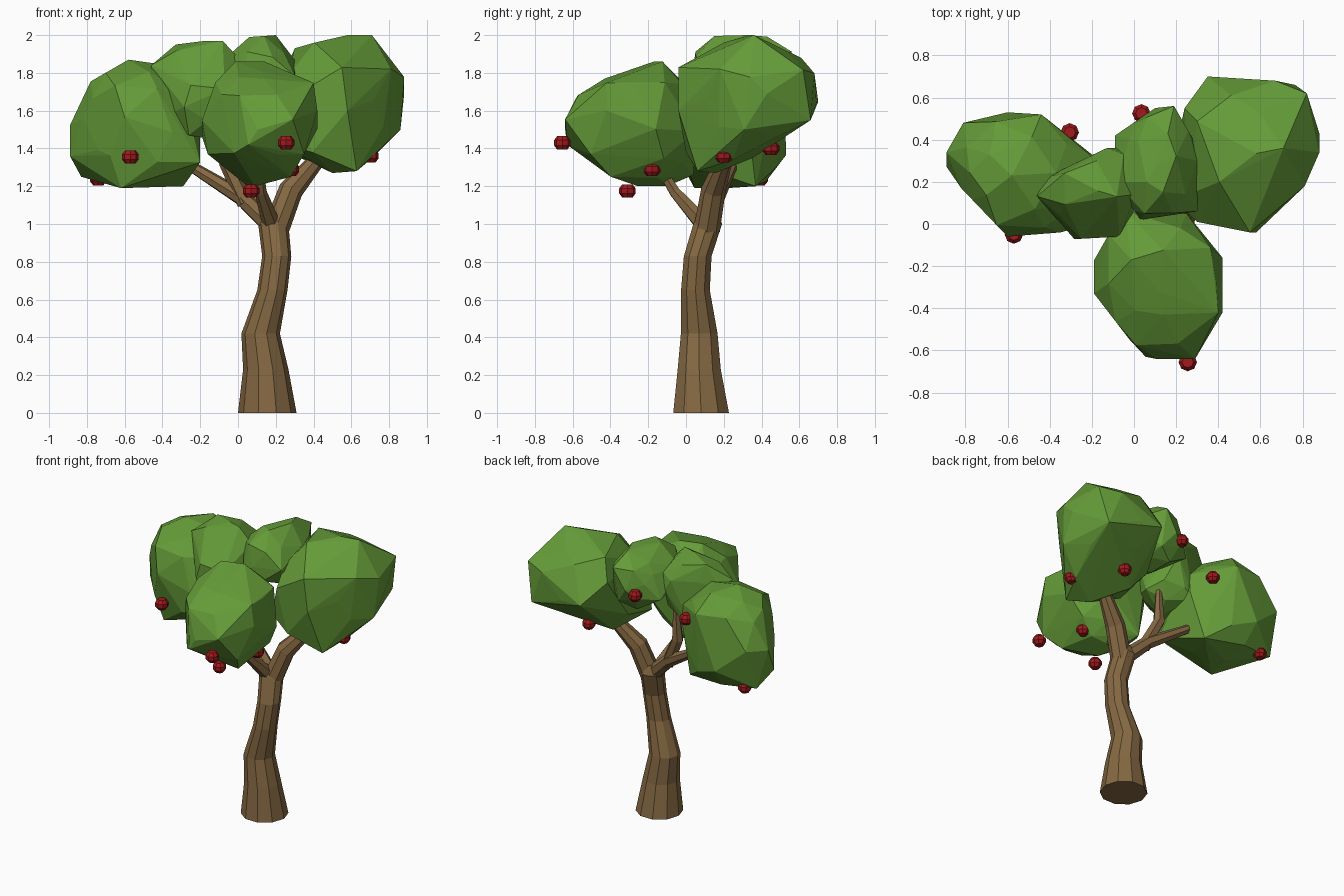
import bpy, bmesh, math, random
from mathutils import Vector

if "Cube" in bpy.data.objects:
    bpy.data.objects.remove(bpy.data.objects["Cube"])


def material(name, rgb):
    m = bpy.data.materials.new(name)
    m.diffuse_color = (*rgb, 1)
    m.use_nodes = True
    m.node_tree.nodes["Principled BSDF"].inputs["Base Color"].default_value = m.diffuse_color
    return m


BARK = material("bark", (0.235, 0.14, 0.055))
LEAF = material("leaf", (0.13, 0.33, 0.04))
FRUIT = material("fruit", (0.36, 0.01, 0.012))


def finish(bm, name, mat):
    bmesh.ops.recalc_face_normals(bm, faces=bm.faces)
    me = bpy.data.meshes.new(name)
    bm.to_mesh(me)
    bm.free()
    me.materials.append(mat)
    ob = bpy.data.objects.new(name, me)
    bpy.context.collection.objects.link(ob)
    return ob


def tube(name, path, sides, flat=False):
    """Faceted limb through (x, y, z, radius) stations."""
    bm = bmesh.new()
    pts = [Vector(p[:3]) for p in path]
    rings = []
    for i, p in enumerate(pts):
        d = pts[min(i + 1, len(pts) - 1)] - pts[max(i - 1, 0)]
        q = Vector((0, 0, 1)).rotation_difference(Vector((0, 0, 1)) if flat else d)
        ring = []
        for k in range(sides):
            a = 2 * math.pi * k / sides
            ring.append(bm.verts.new(p + q @ Vector((math.cos(a), math.sin(a), 0)) * path[i][3]))
        rings.append(ring)
    for a, b in zip(rings, rings[1:]):
        for k in range(sides):
            j = (k + 1) % sides
            bm.faces.new((a[k], a[j], b[j], b[k]))
    bm.faces.new(rings[0])
    bm.faces.new(rings[-1])
    return finish(bm, name, BARK)


def clump(name, lo, hi, seed, **outlines):
    """Faceted leaf mass filling the box lo..hi, carved to convex outlines (xz, yz, xy)."""
    rng = random.Random(seed)
    lo, hi = Vector(lo), Vector(hi)
    mid, half = (lo + hi) / 2, (hi - lo) / 2
    bm = bmesh.new()
    bmesh.ops.create_icosphere(bm, subdivisions=2, radius=1)
    for v in bm.verts:
        c = v.co + Vector([rng.uniform(-.1, .1) for _ in range(3)])
        c = Vector([math.copysign(abs(t) ** 0.88, t) * h for t, h in zip(c, half)]) * 1.04
        # pull each point towards the middle until it is inside every outline
        scale = 1.0
        for axes, pts in outlines.items():
            i, j = ("xyz".index(a) for a in axes)
            for (a0, b0), (a1, b1) in zip(pts, pts[1:] + pts[:1]):
                n = (b1 - b0, a0 - a1)
                d = n[0] * (a0 - mid[i]) + n[1] * (b0 - mid[j])
                if d < 0:
                    n, d = (-n[0], -n[1]), -d
                s = n[0] * c[i] + n[1] * c[j]
                if s > d:
                    scale = min(scale, d / s)
        v.co = mid + c * scale
    # snap the nearest free point onto each outline corner
    free = set(bm.verts)
    for axes, pts in outlines.items():
        i, j = ("xyz".index(a) for a in axes)
        for a, b in pts:
            v = min(sorted(free, key=lambda u: u.index),
                    key=lambda u: (u.co[i] - a) ** 2 + (u.co[j] - b) ** 2)
            v.co[i], v.co[j] = a, b
            free.discard(v)
    # keep the outside convex, as in a cut gem
    out = bmesh.ops.convex_hull(bm, input=bm.verts[:])
    dead = {e for e in out["geom_interior"] + out["geom_unused"] if isinstance(e, bmesh.types.BMVert)}
    bmesh.ops.delete(bm, geom=list(dead), context="VERTS")
    hull = bmesh.new()
    for v in bm.verts:
        hull.verts.new(v.co)
    bm.free()
    bmesh.ops.convex_hull(hull, input=hull.verts[:])
    return finish(hull, name, LEAF)


# Trunk
tube("trunk", [(.155, .08, 0, .155), (.147, .07, .23, .12), (.12, .07, .42, .102),
               (.182, .05, .65, .08), (.205, .062, .83, .077), (.187, .115, 1.0, .08),
               (.185, .12, 1.06, .05)], 10, flat=True)

# Branches
tube("right_branch", [(.2, .11, .97, .07), (.28, .145, 1.18, .065),
                      (.41, .2, 1.33, .045), (.5, .27, 1.5, .02)], 8)
tube("left_branch", [(.18, .11, .99, .055), (.02, .16, 1.14, .045),
                     (-.24, .24, 1.30, .03), (-.4, .25, 1.42, .015)], 7)
tube("front_branch", [(.18, .1, .99, .05), (.12, -.06, 1.17, .032), (.1, -.2, 1.4, .018)], 6)
tube("upper_branch", [(.04, .15, 1.11, .045), (-.06, .18, 1.32, .04), (-.05, .19, 1.62, .015)], 6)

# Leaf masses
clump("left_leaves", (-.89, -.06, 1.19), (-.20, .53, 1.87), 3,
      xz=[(-.89, 1.36), (-.78, 1.755), (-.58, 1.87), (-.37, 1.84), (-.2, 1.53),
          (-.29, 1.2), (-.62, 1.19), (-.83, 1.25)],
      xy=[(-.89, .34), (-.81, .48), (-.6, .53), (-.44, .52), (-.2, .32),
          (-.2, 0), (-.35, -.04), (-.6, -.06), (-.82, .17)])
clump("right_leaves", (.20, -.04, 1.27), (.88, .70, 2.0), 5,
      xz=[(.2, 1.5), (.3, 1.93), (.58, 2.0), (.81, 1.82), (.88, 1.69),
          (.86, 1.5), (.7, 1.34), (.5, 1.27), (.33, 1.35)],
      yz=[(-.04, 1.6), (.02, 1.77), (.2, 1.96), (.36, 2.0), (.61, 1.88),
          (.69, 1.64), (.66, 1.55), (.06, 1.28), (0, 1.38)],
      xy=[(.2, .1), (.24, .55), (.35, .7), (.67, .68), (.82, .62),
          (.88, .34), (.72, .1), (.55, -.04), (.3, .01)])
clump("front_leaves", (-.19, -.64, 1.20), (.42, .06, 1.86), 8,
      xz=[(-.19, 1.46), (-.12, 1.75), (.14, 1.86), (.39, 1.74), (.42, 1.6),
          (.35, 1.37), (.28, 1.25), (.09, 1.2), (-.16, 1.37)],
      yz=[(-.64, 1.5), (-.575, 1.68), (-.43, 1.77), (-.17, 1.86), (-.02, 1.74),
          (.06, 1.55), (.04, 1.26), (-.1, 1.2), (-.36, 1.26), (-.63, 1.42)],
      xy=[(.29, -.64), (.07, -.62), (-.02, -.55), (-.19, -.33), (-.12, -.05),
          (-.04, .06), (.25, .05), (.42, -.16), (.4, -.42)])
clump("back_leaves", (-.09, .02, 1.58), (.31, .56, 2.0), 11,
      xz=[(-.09, 1.75), (.06, 1.99), (.2, 2.0), (.3, 1.87), (.3, 1.65), (.1, 1.58)],
      xy=[(-.09, .42), (.1, .55), (.19, .56), (.31, .35), (.3, .06), (.03, .02), (-.09, .2)])
clump("upper_leaves", (-.46, -.07, 1.45), (.02, .36, 1.97), 14,
      xz=[(-.46, 1.84), (-.33, 1.95), (-.17, 1.97), (.01, 1.87), (.02, 1.55),
          (-.15, 1.45), (-.42, 1.55)],
      yz=[(-.07, 1.62), (0, 1.78), (.13, 1.97), (.3, 1.93), (.36, 1.75), (.3, 1.5), (0, 1.47)],
      xy=[(-.46, .16), (-.42, .22), (-.13, .36), (-.05, .33), (.02, .1), (-.07, -.06), (-.25, -.07)])

# Fruit
for i, p in enumerate([(-.57, -.05, 1.355), (.255, -.655, 1.43), (.07, -.31, 1.175),
                       (.28, -.18, 1.29), (.70, .20, 1.36), (.455, .45, 1.40),
                       (.035, .525, 1.74), (-.305, .435, 1.63), (-.74, .39, 1.24)]):
    bm = bmesh.new()
    bmesh.ops.create_uvsphere(bm, u_segments=8, v_segments=5, radius=.046)
    for v in bm.verts:
        v.co.z *= .75 if abs(v.co.z) > .045 else .95
        v.co += Vector(p)
    finish(bm, f"fruit_{i + 1}", FRUIT)
